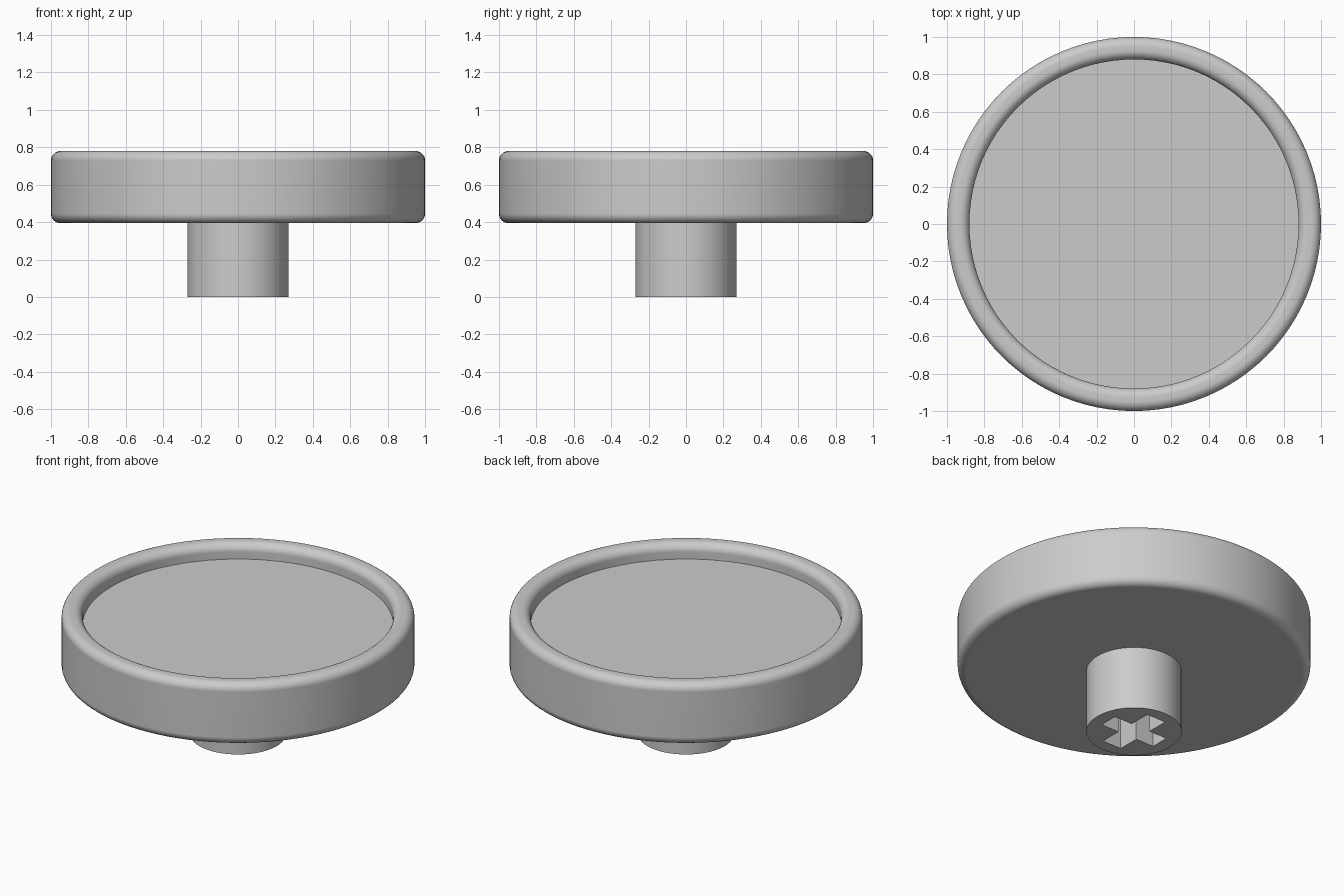
import bpy, bmesh
from math import cos, sin, pi, radians
from mathutils import Matrix

cube = bpy.data.objects.get("Cube")
if cube:
    bpy.data.objects.remove(cube, do_unlink=True)

grey = bpy.data.materials.new("plain grey")
grey.use_nodes = True
grey.diffuse_color = (0.6, 0.6, 0.6, 1)
grey.node_tree.nodes["Principled BSDF"].inputs["Base Color"].default_value = (0.6, 0.6, 0.6, 1)


def add_object(name, bm):
    bmesh.ops.recalc_face_normals(bm, faces=bm.faces)
    mesh = bpy.data.meshes.new(name)
    bm.to_mesh(mesh)
    bm.free()
    mesh.materials.append(grey)
    obj = bpy.data.objects.new(name, mesh)
    bpy.context.collection.objects.link(obj)
    return obj


def activate(obj):
    bpy.ops.object.select_all(action='DESELECT')
    obj.select_set(True)
    bpy.context.view_layer.objects.active = obj


def smooth(obj):
    activate(obj)
    bpy.ops.object.shade_smooth_by_angle(angle=radians(30))
    weighted = obj.modifiers.new("even shading", 'WEIGHTED_NORMAL')
    weighted.keep_sharp = True


def fillet(r, z, radius, start, steps=8):
    """Quarter round about (r, z), running anticlockwise from start degrees."""
    angles = [radians(start) + pi / 2 * i / steps for i in range(steps + 1)]
    return [(r + radius * cos(a), z + radius * sin(a)) for a in angles]


def lathe(name, profile, steps=96):
    bm = bmesh.new()
    verts = [bm.verts.new((r, 0, z)) for r, z in profile]
    edges = [bm.edges.new(pair) for pair in zip(verts, verts[1:])]
    bmesh.ops.spin(bm, geom=verts + edges, cent=(0, 0, 0), axis=(0, 0, 1),
                   angle=2 * pi, steps=steps, use_merge=True)
    bmesh.ops.remove_doubles(bm, verts=bm.verts, dist=0.0001)
    return add_object(name, bm)


def box(name, size, centre):
    bm = bmesh.new()
    bmesh.ops.create_cube(bm, size=1, matrix=Matrix.Translation(centre) @ Matrix.Diagonal((*size, 1)))
    return add_object(name, bm)


# Round cap with a rounded rim and a recessed top
bottom, top, floor, inner, edge = 0.395, 0.78, 0.686, 0.88, 0.05
cap_profile = [(0, bottom)]
cap_profile += fillet(1 - edge, bottom + edge, edge, -90)
cap_profile += fillet(1 - edge, top - edge, edge, 0)
cap_profile += fillet(inner + edge, top - edge, edge, 90)
cap_profile += [(inner, floor), (0, floor)]
smooth(lathe("round_cap", cap_profile))

# Stem under the cap
stem = lathe("stem", [(0, 0), (0.27, 0), (0.27, 0.42), (0, 0.42)], 64)

# Cross-shaped socket cut into the stem
for name, size in (("socket_slot_x", (0.38, 0.116, 0.78)),
                   ("socket_slot_y", (0.13, 0.39, 0.78))):
    cutter = box(name, size, (0, 0, 0))
    cutter.hide_render = True
    cut = stem.modifiers.new(name, 'BOOLEAN')
    cut.operation = 'DIFFERENCE'
    cut.solver = 'EXACT'
    cut.object = cutter
    activate(stem)
    bpy.ops.object.modifier_apply(modifier=cut.name)
    bpy.data.objects.remove(cutter, do_unlink=True)
smooth(stem)
